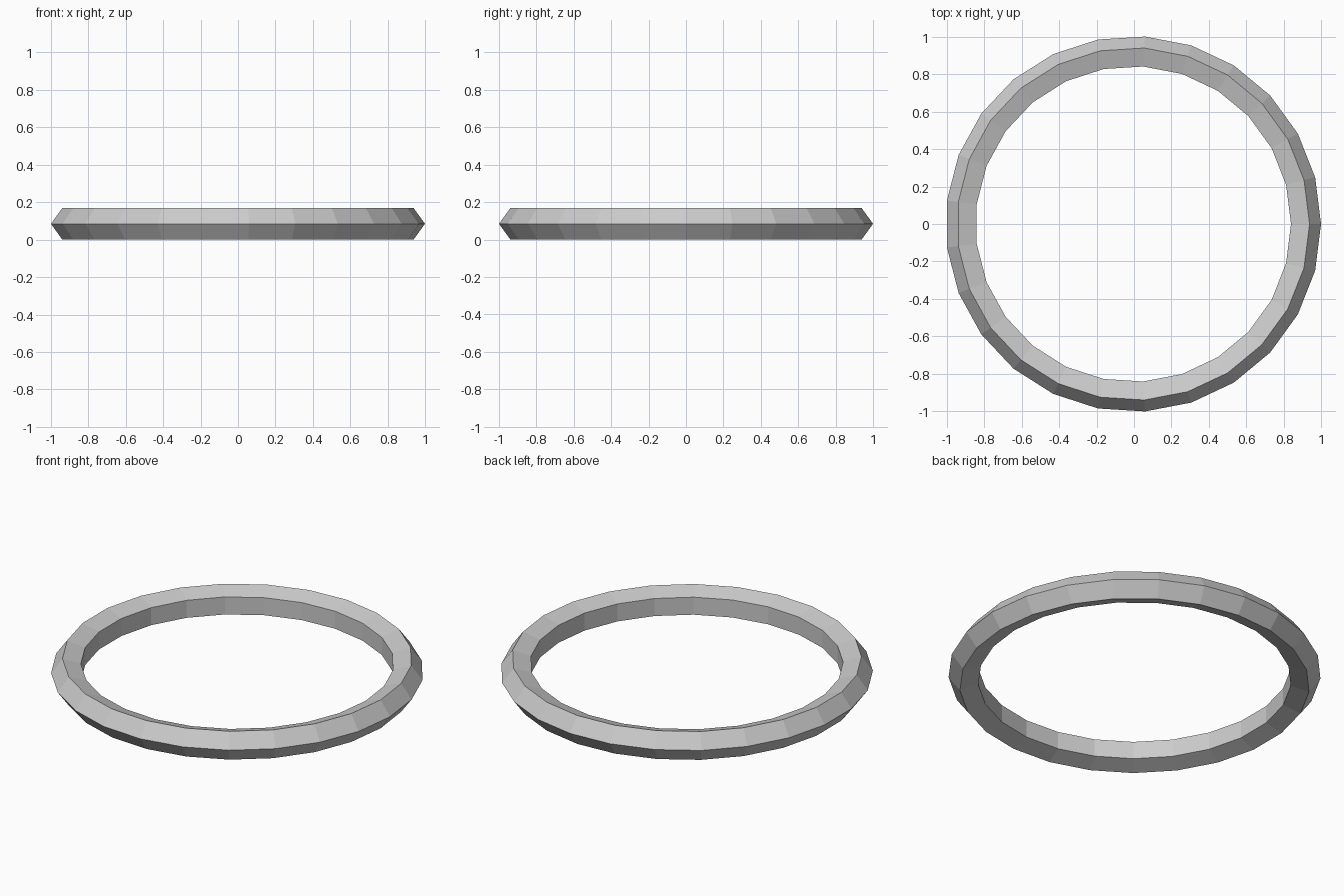
import bpy, math

if "Cube" in bpy.data.objects:
    bpy.data.objects.remove(bpy.data.objects["Cube"])

# Low-poly ring: 25 segments around, five-sided cross-section with its point outward
SEGMENTS, SIDES = 25, 5
OUTER = 1.002
minor = 0.0885
half_height = minor * math.sin(math.radians(72))

bpy.ops.mesh.primitive_torus_add(
    major_segments=SEGMENTS, minor_segments=SIDES,
    major_radius=OUTER - minor, minor_radius=minor,
    location=(-0.004, 0, half_height))  # odd segment count, so nudge to centre
ring = bpy.context.object
ring.name = "ring"
bpy.ops.object.shade_flat()
